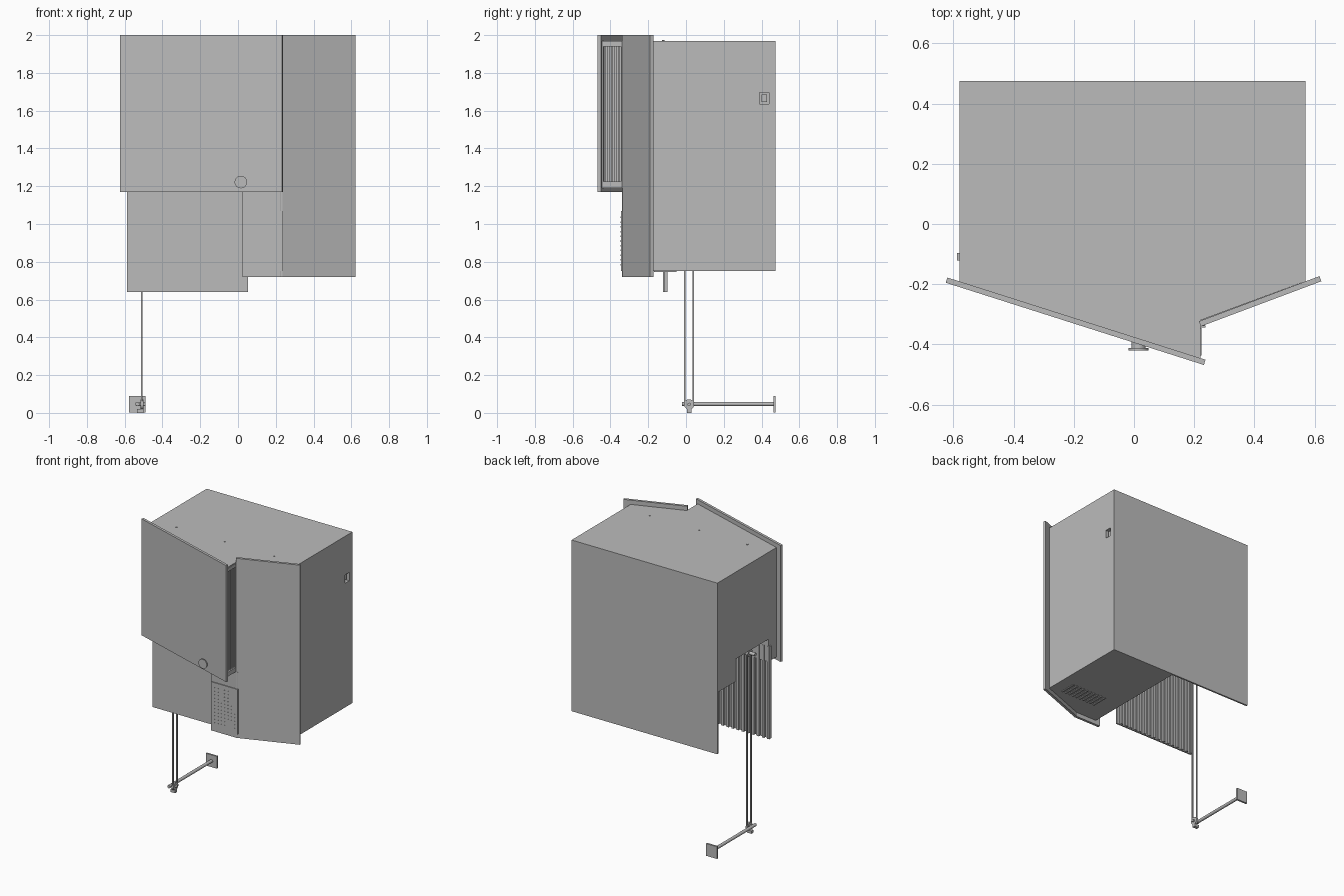
import bpy, bmesh, math
from mathutils import Vector, Matrix

if "Cube" in bpy.data.objects:
    bpy.data.objects.remove(bpy.data.objects["Cube"], do_unlink=True)

grey = bpy.data.materials.new("plain_grey")
grey.use_nodes = True
COL = (0.5, 0.5, 0.5, 1)
grey.diffuse_color = COL
grey.node_tree.nodes["Principled BSDF"].inputs["Base Color"].default_value = COL


def finish(name, bm):
    bmesh.ops.recalc_face_normals(bm, faces=bm.faces)
    me = bpy.data.meshes.new(name)
    bm.to_mesh(me)
    bm.free()
    me.materials.append(grey)
    ob = bpy.data.objects.new(name, me)
    bpy.context.collection.objects.link(ob)
    return ob


def add_box(bm, x, y, z):
    """Box from (low, high) ranges."""
    size = [b - a for a, b in (x, y, z)]
    mid = [(a + b) / 2 for a, b in (x, y, z)]
    mat = Matrix.Translation(mid) @ Matrix.Diagonal((*size, 1))
    bmesh.ops.create_cube(bm, size=1, matrix=mat)


def boxes(name, items):
    bm = bmesh.new()
    for item in items:
        add_box(bm, *item)
    return finish(name, bm)


def prism(name, outline, z0, z1):
    bm = bmesh.new()
    face = bm.faces.new([bm.verts.new((x, y, z0)) for x, y in outline])
    ext = bmesh.ops.extrude_face_region(bm, geom=[face])
    verts = [v for v in ext["geom"] if isinstance(v, bmesh.types.BMVert)]
    bmesh.ops.translate(bm, verts=verts, vec=(0, 0, z1 - z0))
    return finish(name, bm)


def add_rod(bm, a, b, r, sides=20):
    a, b = Vector(a), Vector(b)
    rot = (b - a).to_track_quat("Z", "Y").to_matrix().to_4x4()
    bmesh.ops.create_cone(bm, cap_ends=True, segments=sides, radius1=r, radius2=r,
                          depth=(b - a).length,
                          matrix=Matrix.Translation((a + b) / 2) @ rot)


def rods(name, items):
    bm = bmesh.new()
    for item in items:
        add_rod(bm, *item)
    ob = finish(name, bm)
    bpy.context.view_layer.objects.active = ob
    ob.select_set(True)
    bpy.ops.object.shade_smooth_by_angle(angle=math.radians(35))
    ob.select_set(False)
    return ob


def slab(name, a, b, thick, z0, z1):
    """Upright sheet whose front line runs from a to b."""
    a, b = Vector(a), Vector(b)
    d = (b - a).normalized()
    n = Vector((-d.y, d.x)) * thick
    return prism(name, [a, b, b + n, a + n], z0, z1)


# Cabinet: wide upper part, narrower lower part, back sheet behind the open bay
upper = prism("upper_cabinet", [(-.58, .475), (.57, .475), (.57, -.19), (.22, -.32),
                                (.22, -.45), (-.58, -.2)], 1.19, 1.97)
prism("lower_cabinet", [(.06, .475), (.57, .475), (.57, -.19), (.22, -.325),
                        (.06, -.325)], .75, 1.19)
boxes("back_sheet", [((-.58, .06), (.463, .475), (.75, 1.19))])

# Openings: shutter housing, side window, louvre recess
cutter = boxes("opening_cutter", [
    ((-.7, .04), (-.1, .27), (1.1, 1.35)),
    ((.54, .7), (.39, .44), (1.635, 1.695)),
    ((.18, .3), (-.437, -.345), (1.21, 1.96)),
])
cutter.hide_render = True
cutter.hide_viewport = True
mod = upper.modifiers.new("openings", "BOOLEAN")
mod.object = cutter
mod.solver = "EXACT"

# Raised lining of the side window
boxes("side_window_lining", [((.54, .555), (.4, .43), (1.645, 1.685))])

# Louvre bars and their end rails
boxes("louvre_bars", [((.185, .215), (y - .005, y + .005), (1.21, 1.96))
                      for y in [-.428 + i * .0185 for i in range(5)]])
boxes("louvre_rails", [((.2, .224), (-.437, -.345), (z, z + .025)) for z in (1.2, 1.94)])

# Front sheets
slab("left_front_panel", (-.625, -.195), (.232, -.468), .018, 1.17, 2)
slab("right_front_panel", (.222, -.34), (.622, -.19), .018, .72, 2)
boxes("centre_front_panel", [((.025, .235), (-.338, -.32), (.72, 1.19))])

# Perforated plate
boxes("perforated_plate", [((.033, .238), (-.344, -.337), (.75, 1.07))])
rods("plate_perforations", [((.055 + c * .027, -.343, .785 + r * .025),
                             (.055 + c * .027, -.3455, .785 + r * .025), .004, 6)
                            for r in range(11) for c in range(7)])

# Round handle on the large panel
rods("handle", [((.015, -.38, 1.222), (.015, -.414, 1.222), .024, 32),
                ((.015, -.412, 1.222), (.015, -.42, 1.222), .033, 32)])

# Ribbed shutter hanging in the bay
ribs = 16
step = .64 / ribs
boxes("shutter", [((-.588, .052), (-.122, -.112), (.64, 1.3))])
boxes("shutter_ribs", [((-.588 + i * step, -.588 + (i + .45) * step), (-.113, -.097),
                        (.64, 1.3)) for i in range(ribs)])

# Roof fixings and underside vents
rods("roof_fixings", [((x, -.12, 1.965), (x, -.12, 1.974), .006, 8)
                      for x in (-.4, -.02, .37)])
boxes("underside_vents", [((.2 + i * .03, .212 + i * .03), (-.17, -.05), (.745, .752))
                          for i in range(10)])

# Chain drive: two runs, wheels and upper axle
boxes("chain_runs", [((-.513, -.505), (y - .004, y + .004), (.045, 1.28))
                     for y in (-.006, .039)])
rods("chain_wheels", [((-.517, .0165, z), (-.501, .0165, z), .027, 20)
                      for z in (.045, 1.28)])
rods("wheel_axles", [((-.54, .0165, .045), (-.49, .0165, .045), .009, 12),
                     ((-.56, .0165, 1.28), (.04, .0165, 1.28), .012, 12)])

# Wall stay and mounting plate
rods("wall_stay", [((-.533, -.02, .047), (-.533, .465, .047), .011, 16)])
boxes("wall_plate", [((-.577, -.491), (.462, .475), (.003, .09))])
boxes("lower_bracket", [((-.535, -.5), (.005, .028), (0, .02))])
